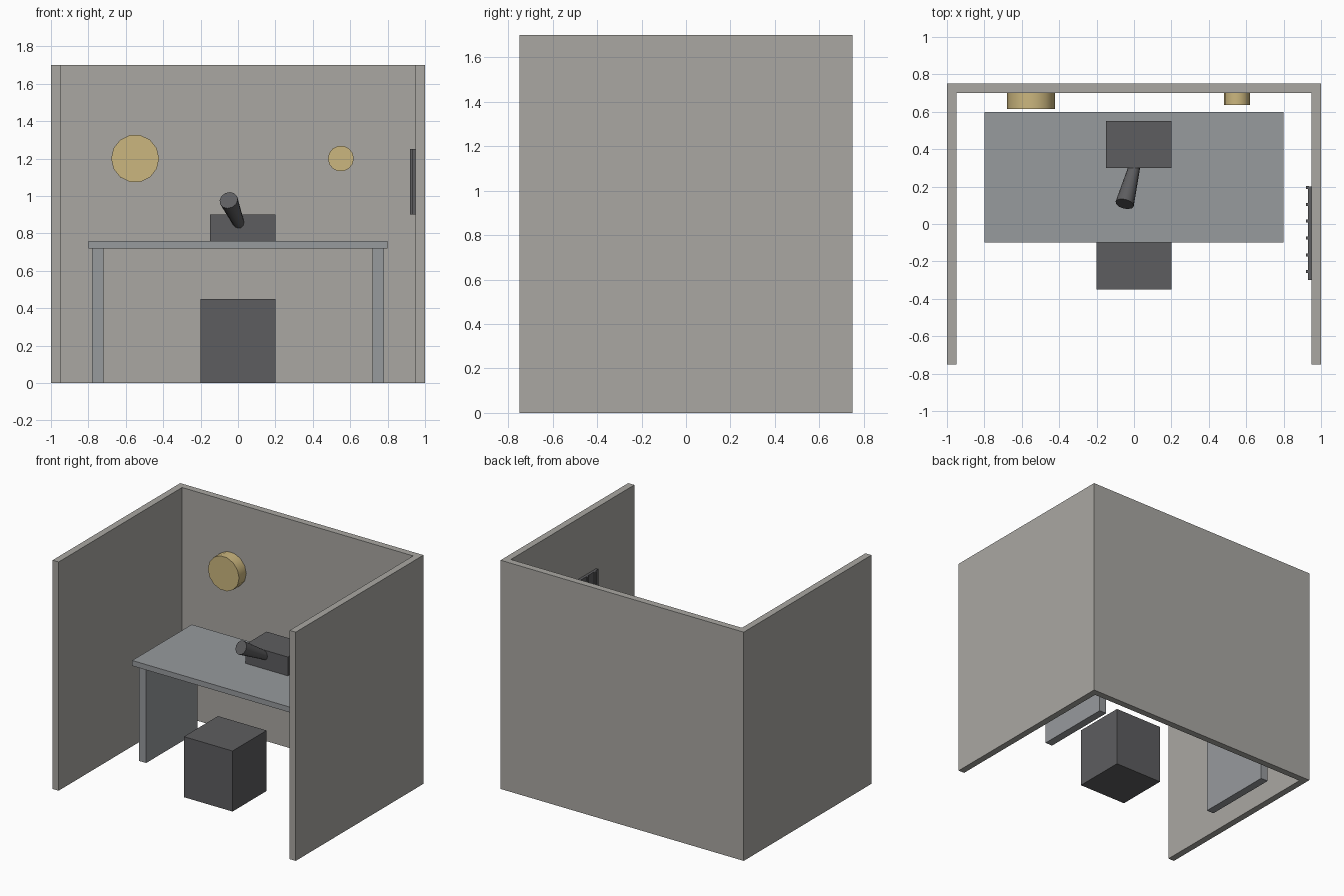
import bpy, bmesh, math
from mathutils import Vector, Matrix

if "Cube" in bpy.data.objects:
    bpy.data.objects.remove(bpy.data.objects["Cube"])


def material(name, rgb):
    m = bpy.data.materials.new(name)
    m.diffuse_color = (*rgb, 1)
    m.use_nodes = True
    m.node_tree.nodes["Principled BSDF"].inputs["Base Color"].default_value = m.diffuse_color
    return m


WALL = material("warm_grey", (0.40, 0.39, 0.365))
DESK = material("cool_grey", (0.31, 0.325, 0.34))
DARK = material("charcoal", (0.11, 0.11, 0.115))
GOLD = material("brass", (0.60, 0.47, 0.21))


def finish(bm, name, mat, smooth=False):
    bmesh.ops.recalc_face_normals(bm, faces=bm.faces)
    me = bpy.data.meshes.new(name)
    bm.to_mesh(me)
    bm.free()
    ob = bpy.data.objects.new(name, me)
    bpy.context.collection.objects.link(ob)
    me.materials.append(mat)
    if smooth:
        bpy.ops.object.select_all(action='DESELECT')
        ob.select_set(True)
        bpy.context.view_layer.objects.active = ob
        bpy.ops.object.shade_smooth_by_angle(angle=math.radians(40))
    return ob


def box(name, lo, hi, mat):
    lo, hi = Vector(lo), Vector(hi)
    bm = bmesh.new()
    bmesh.ops.create_cube(bm, size=1)
    bmesh.ops.scale(bm, vec=hi - lo, verts=bm.verts)
    bmesh.ops.translate(bm, vec=(lo + hi) / 2, verts=bm.verts)
    return finish(bm, name, mat)


def rod(name, start, end, r_start, r_end, sides, mat):
    a, b = Vector(start), Vector(end)
    rot = (b - a).to_track_quat('Z', 'Y').to_matrix().to_4x4()
    spin = Matrix.Rotation(math.pi / 2, 4, 'Z')
    bm = bmesh.new()
    bmesh.ops.create_cone(bm, cap_ends=True, segments=sides, radius1=r_start,
                          radius2=r_end, depth=(b - a).length,
                          matrix=Matrix.Translation((a + b) / 2) @ rot @ spin)
    return finish(bm, name, mat, smooth=True)


# U-shaped booth walls extruded from a plan profile
plan = [(-1, -0.75), (-0.95, -0.75), (-0.95, 0.7), (0.95, 0.7),
        (0.95, -0.75), (1, -0.75), (1, 0.75), (-1, 0.75)]
bm = bmesh.new()
base = bm.faces.new([bm.verts.new((x, y, 0)) for x, y in plan])
ext = bmesh.ops.extrude_face_region(bm, geom=[base], use_keep_orig=True)
top = [v for v in ext["geom"] if isinstance(v, bmesh.types.BMVert)]
bmesh.ops.translate(bm, vec=(0, 0, 1.7), verts=top)
finish(bm, "booth_walls", WALL)

# Desk with two panel legs
box("desk_top", (-0.8, -0.1, 0.72), (0.8, 0.6, 0.76), DESK)
for side, x in (("left", -0.75), ("right", 0.75)):
    box(side + "_desk_leg", (x - 0.03, -0.05, 0), (x + 0.03, 0.55, 0.72), DESK)

# Stool
box("stool", (-0.2, -0.35, 0), (0.2, 0.05, 0.45), DARK)

# Desk device with angled microphone
box("desk_device", (-0.15, 0.3, 0.76), (0.2, 0.55, 0.9), DARK)
rod("microphone", (-0.05, 0.107, 0.977), (0.005, 0.317, 0.852), 0.05, 0.03, 12, DARK)

# Round wall fixtures
rod("large_wall_disc", (-0.55, 0.7, 1.2), (-0.55, 0.615, 1.2), 0.128, 0.128, 14, GOLD)
rod("small_wall_disc", (0.55, 0.7, 1.2), (0.55, 0.635, 1.2), 0.069, 0.069, 14, GOLD)

# Slatted vent on the right wall
box("vent_plate", (0.93, -0.3, 0.9), (0.95, 0.2, 1.25), DARK)
for i in range(6):
    y = -0.255 + 0.09 * i
    box(f"vent_slat_{i + 1}", (0.92, y - 0.008, 0.9), (0.935, y + 0.008, 1.25), DARK)
